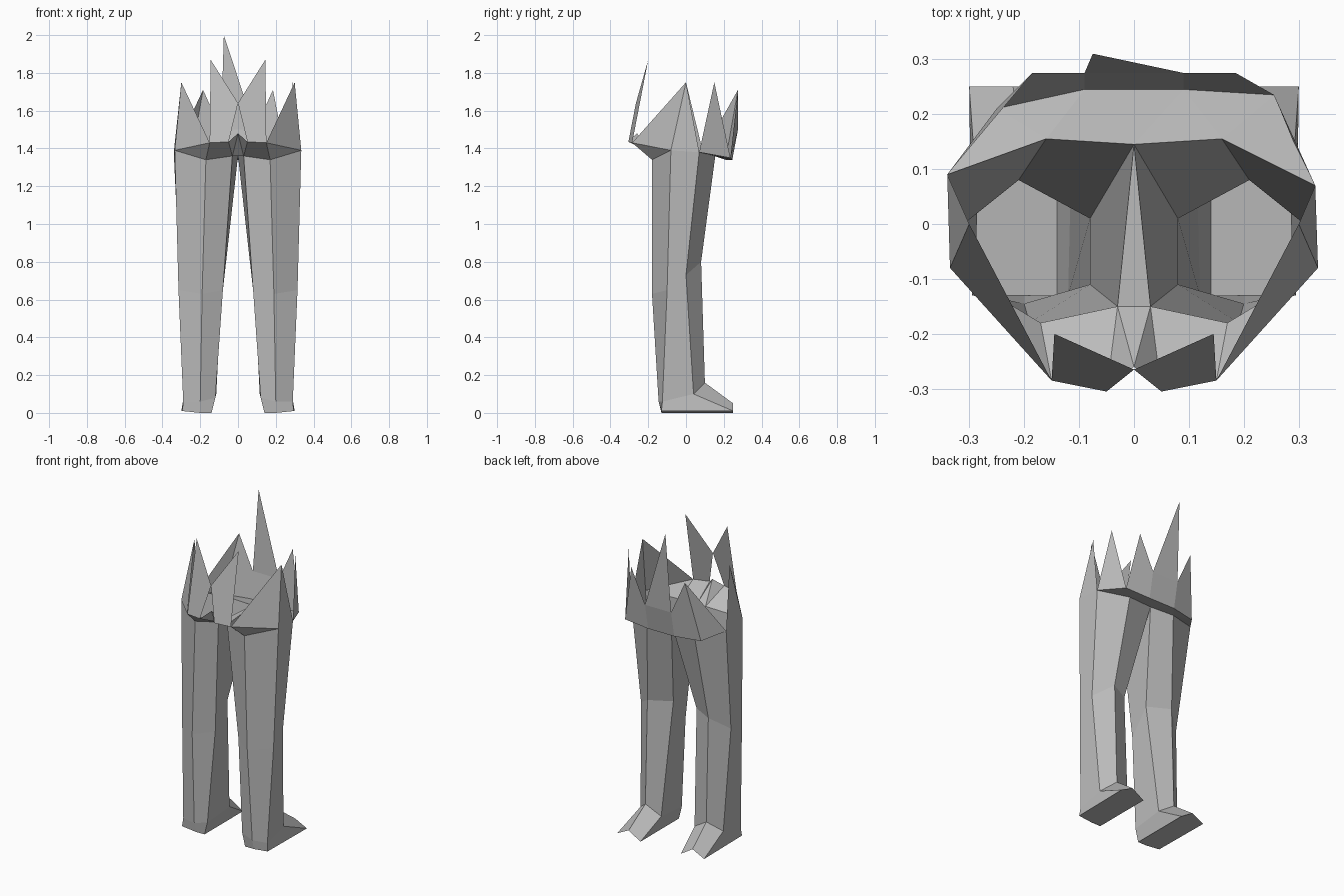
import bpy
import bmesh
from mathutils import Vector

cube = bpy.data.objects.get("Cube")
if cube:
    bpy.data.objects.remove(cube, do_unlink=True)

# one flat grey for the whole model
grey = bpy.data.materials.new("plain_grey")
grey.use_nodes = True
colour = (0.5, 0.5, 0.5, 1.0)
grey.diffuse_color = colour
grey.node_tree.nodes["Principled BSDF"].inputs["Base Color"].default_value = colour


def make_object(name, faces):
    """Build a flat shaded shell from faces given as lists of points."""
    bm = bmesh.new()
    for face in faces:
        bm.faces.new([bm.verts.new(point) for point in face])
    bmesh.ops.remove_doubles(bm, verts=bm.verts, dist=0.0005)
    bmesh.ops.recalc_face_normals(bm, faces=bm.faces)
    mesh = bpy.data.meshes.new(name)
    bm.to_mesh(mesh)
    bm.free()
    mesh.materials.append(grey)
    obj = bpy.data.objects.new(name, mesh)
    bpy.context.scene.collection.objects.link(obj)
    return obj


def place(point, side):
    return Vector((point[0] * side, point[1], point[2]))


# leg cross-sections; each runs front, outer front, outer back,
# back, inner back, inner front
hip = [(.17, -.18, 1.34), (.335, -.08, 1.39), (.33, .07, 1.38),
       (.16, .155, 1.36), (0, .145, 1.36), (.03, -.15, 1.36)]
knee = [(.19, -.18, .63), (.315, -.1, .65), (.31, 0, .73),
        (.21, .08, .8), (.08, .01, .8), (.08, -.11, .65)]
ankle = [(.2, -.145, .06), (.29, -.125, .06), (.285, .04, .1),
         (.21, .1, .16), (.115, .08, .1), (.12, -.13, .08)]
sole = [(.2, -.13, 0), (.295, -.13, .01), (.3, .25, .01),
        (.22, .25, .05), (.14, .25, 0), (.14, -.13, 0)]


def leg_rings(side):
    rings = [[place(p, side) for p in ring] for ring in (hip, knee, ankle, sole)]
    if side < 0:
        # the outer back corner sits a little wider on this side
        rings[0][2] = Vector((-.34, .09, 1.38))
    return rings


def make_leg(name, side):
    rings = leg_rings(side)
    faces = []
    for upper, lower in zip(rings, rings[1:]):
        for i in range(len(upper)):
            j = (i + 1) % len(upper)
            faces.append([upper[i], upper[j], lower[j], lower[i]])
    faces.append(rings[-1])
    make_object(name, faces)


make_leg("left_leg", 1)
make_leg("right_leg", -1)

# points of the torn waist on the centre line
front_notch = Vector((0, -.265, 1.64))
front_lip = Vector((0, -.26, 1.48))
back_peak = Vector((-.075, .31, 2))


def waist_half(side):
    """Flared rim and torn spikes of one side, plus its back corners."""
    front, outer_front, outer_back, back, crotch, inner = leg_rings(side)[0]
    rim_outer = place((.15, -.285, 1.43), side)
    rim_inner = place((.05, -.305, 1.435), side)
    front_tip = place((.145, -.2, 1.87), side)
    side_tip = place((.3, 0, 1.75), side)
    back_low = place((.09, .245, 1.34), side)
    back_high = place((.09, .275, 1.5), side)
    back_tip = place((.185, .275, 1.71), side)
    faces = [
        # flared underside and front flap
        [inner, front, rim_outer, rim_inner],
        [inner, rim_inner, front_lip],
        [rim_outer, rim_inner, front_notch, front_tip],
        [front, outer_front, rim_outer],
        # side spike
        [rim_outer, outer_front, side_tip],
        [outer_front, outer_back, side_tip],
    ]
    # rear spikes differ: a separate one on the left, one broad one on the right
    if side > 0:
        corner = Vector((.255, .235, 1.35))
        faces.append([outer_back, corner, Vector((.29, .15, 1.75))])
    else:
        corner = Vector((-.25, .21, 1.34))
        faces.append([outer_back, corner, back_tip])
    faces += [
        [corner, back_low, back_high, back_tip],
        [outer_back, corner, back],
        [corner, back_low, back],
    ]
    return faces, (inner, back, back_low, back_high, crotch)


left_faces, left = waist_half(1)
right_faces, right = waist_half(-1)
crotch = left[4]
centre_faces = [
    # crotch and front centre
    [crotch, left[0], right[0]],
    [left[0], right[0], front_lip],
    # back centre panel with its tall spike
    [left[1], left[2], crotch],
    [right[1], right[2], crotch],
    [left[2], right[2], crotch],
    [left[2], right[2], right[3], left[3]],
    [left[3], right[3], back_peak],
]
make_object("torn_waist", left_faces + right_faces + centre_faces)
